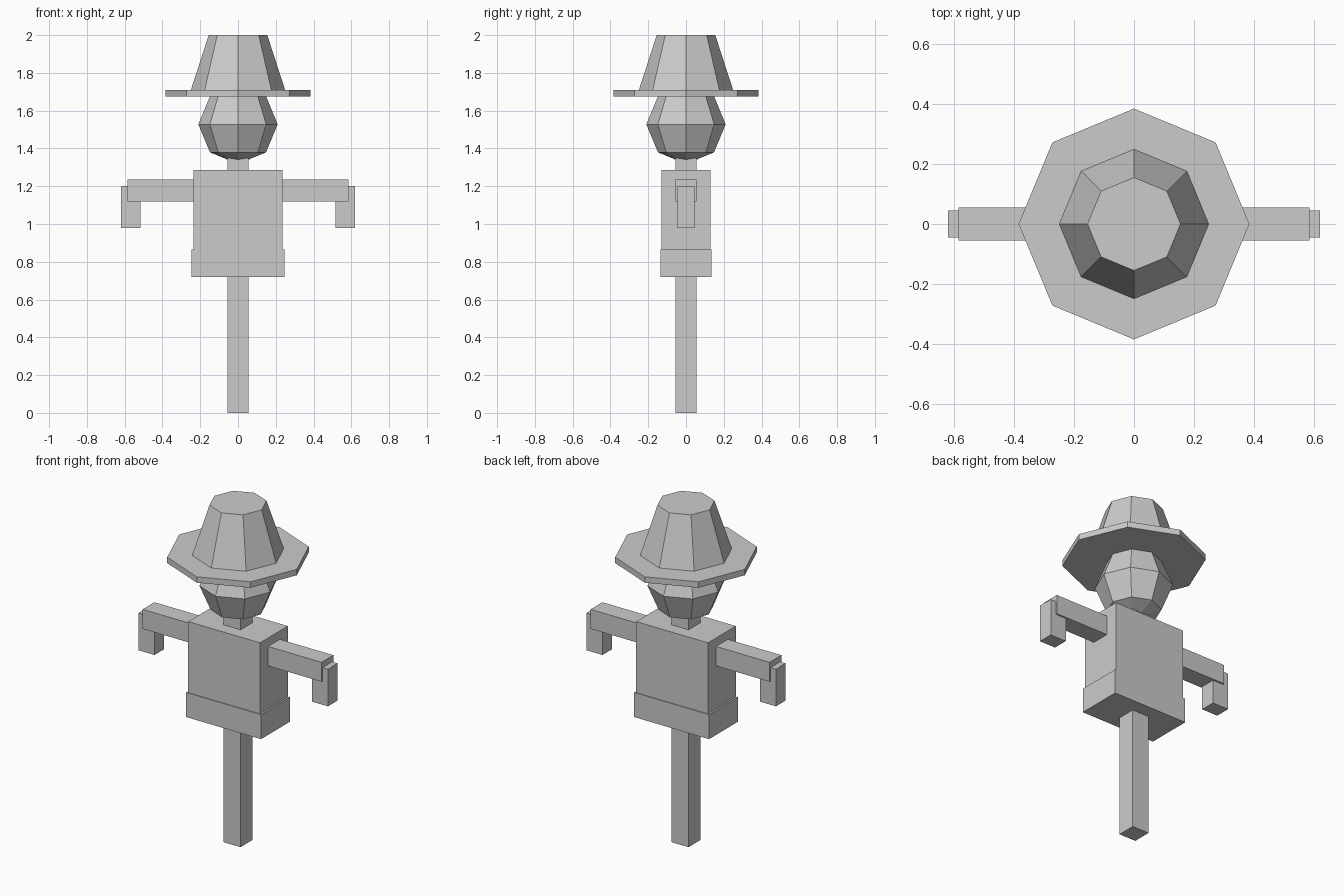
import bpy

if "Cube" in bpy.data.objects:
    bpy.data.objects.remove(bpy.data.objects["Cube"], do_unlink=True)

# One plain grey for the whole figure
GREY = (0.6, 0.6, 0.6, 1.0)
grey = bpy.data.materials.new("plain_grey")
grey.use_nodes = True
grey.diffuse_color = GREY
grey.node_tree.nodes["Principled BSDF"].inputs["Base Color"].default_value = GREY


def finish(name):
    obj = bpy.context.object
    obj.name = name
    obj.data.materials.clear()
    obj.data.materials.append(grey)
    bpy.ops.object.shade_flat()
    return obj


def box(name, x0, x1, half_y, z0, z1):
    bpy.ops.mesh.primitive_cube_add(size=1, location=((x0 + x1) / 2, 0, (z0 + z1) / 2))
    bpy.context.object.scale = (x1 - x0, 2 * half_y, z1 - z0)
    bpy.ops.object.transform_apply(location=False, rotation=False, scale=True)
    return finish(name)


def octagon(name, r_bottom, r_top, z0, z1):
    bpy.ops.mesh.primitive_cone_add(vertices=8, radius1=r_bottom, radius2=r_top,
                                    depth=z1 - z0, location=(0, 0, (z0 + z1) / 2))
    return finish(name)


# Post running up through the body as the neck
box("post", -0.055, 0.055, 0.055, 0, 1.40)

# Body
box("torso", -0.235, 0.235, 0.13, 0.86, 1.285)
box("shirt_hem", -0.245, 0.245, 0.135, 0.72, 0.865)

# Crossbeam arms and hanging cuffs
box("crossbeam", -0.585, 0.585, 0.055, 1.12, 1.235)
for side, x0, x1 in (("left", 0.515, 0.62), ("right", -0.62, -0.515)):
    box(side + "_cuff", x0, x1, 0.045, 0.98, 1.2)

# Faceted head
bpy.ops.mesh.primitive_uv_sphere_add(segments=8, ring_count=4, radius=0.21,
                                     location=(0, 0, 1.528))
finish("head")

# Hat
octagon("hat_brim", 0.385, 0.385, 1.675, 1.71)
octagon("hat_crown", 0.25, 0.155, 1.708, 2.0)
